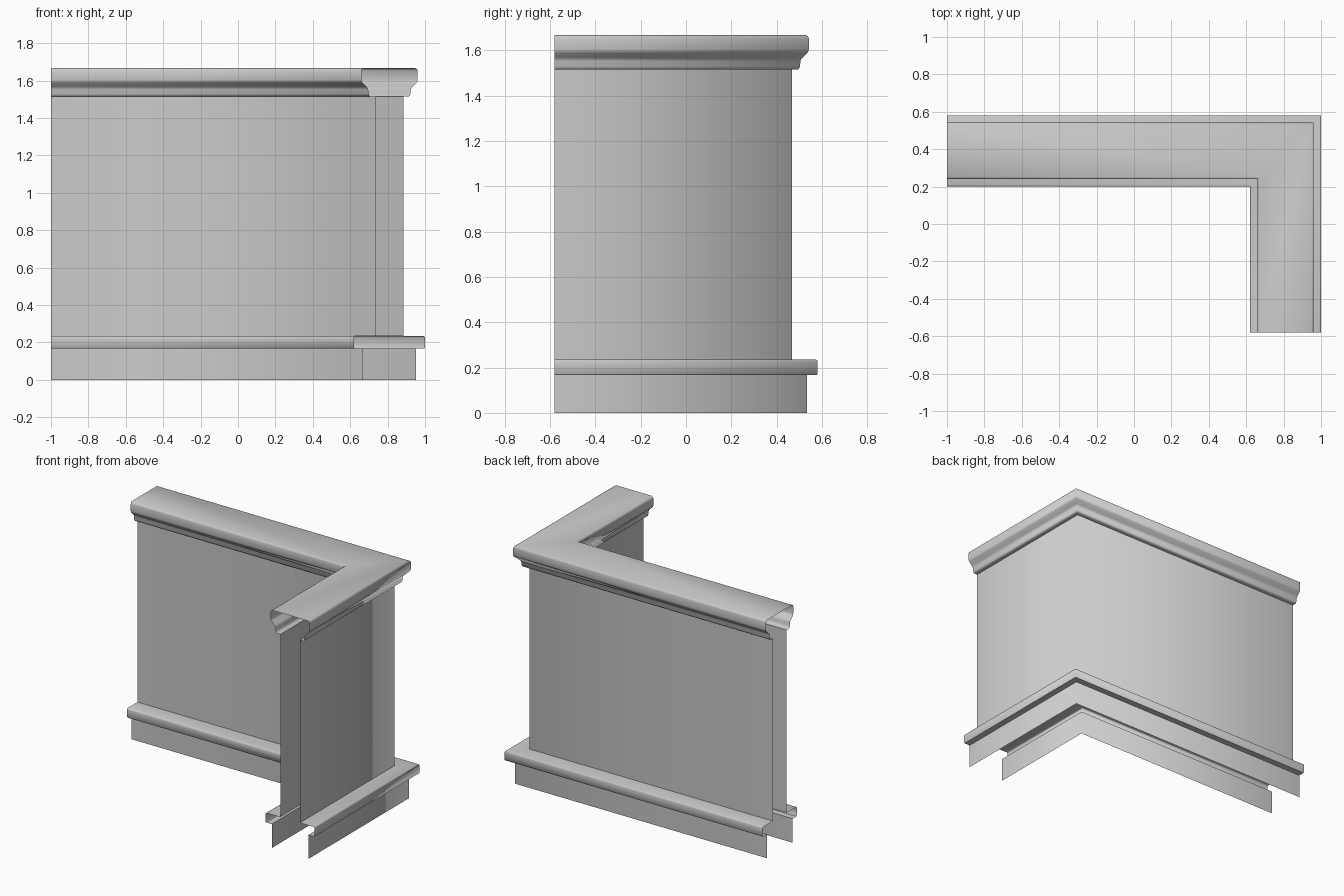
import bpy, bmesh, math
from mathutils import Vector

if "Cube" in bpy.data.objects:
    bpy.data.objects.remove(bpy.data.objects["Cube"])

CX, CY = 0.81, 0.391      # centre line of the two wall runs
X_END, Y_END = -1.0, -0.58


def sweep(name, strips, sharp_angle=50):
    """Sweep open profile strips of (offset, height) along the L-shaped, mitred path."""
    bm = bmesh.new()
    for prof in strips:
        rows = [[bm.verts.new(p) for p in ((X_END, CY + d, z), (CX + d, CY + d, z), (CX + d, Y_END, z))]
                for d, z in prof]
        for i in range(len(rows) - 1):
            for k in range(2):
                f = bm.faces.new((rows[i][k], rows[i][k + 1], rows[i + 1][k + 1], rows[i + 1][k]))
                f.smooth = True
        # crisp edges along the run, soft shading round the mitre
        for i in range(1, len(prof) - 1):
            a = Vector(prof[i]) - Vector(prof[i - 1])
            b = Vector(prof[i + 1]) - Vector(prof[i])
            if a.angle(b) > math.radians(sharp_angle):
                for k in range(2):
                    bm.edges.get((rows[i][k], rows[i][k + 1])).smooth = False
    me = bpy.data.meshes.new(name)
    bm.normal_update()
    bm.to_mesh(me)
    bm.free()
    ob = bpy.data.objects.new(name, me)
    bpy.context.collection.objects.link(ob)
    return ob


def both_sides(prof):
    """Outer strip going up, inner strip mirrored and going down, so normals face outward."""
    return [prof, [(-d, z) for d, z in reversed(prof)]]


# plinth skirts, open underneath
sweep("plinth", both_sides([(0.142, 0.0), (0.142, 0.168)]))

# projecting ledge with eased corners
sweep("base_ledge", both_sides([(0.142, 0.168), (0.186, 0.168), (0.19, 0.173), (0.19, 0.226),
                                (0.188, 0.232), (0.182, 0.235), (0.076, 0.235)]))

# thin wall panels
sweep("wall_panels", both_sides([(0.076, 0.235), (0.076, 1.515)]))

# moulded cap: rounded bead, cove, rounded top edge
half = [(0.076, 1.515), (0.102, 1.515), (0.108, 1.519), (0.112, 1.529), (0.114, 1.553),
        (0.117, 1.561), (0.124, 1.569), (0.144, 1.588), (0.149, 1.595), (0.151, 1.604),
        (0.151, 1.651), (0.148, 1.661), (0.139, 1.667)]
sweep("cap_moulding", [half + [(-d, z) for d, z in reversed(half)]])
